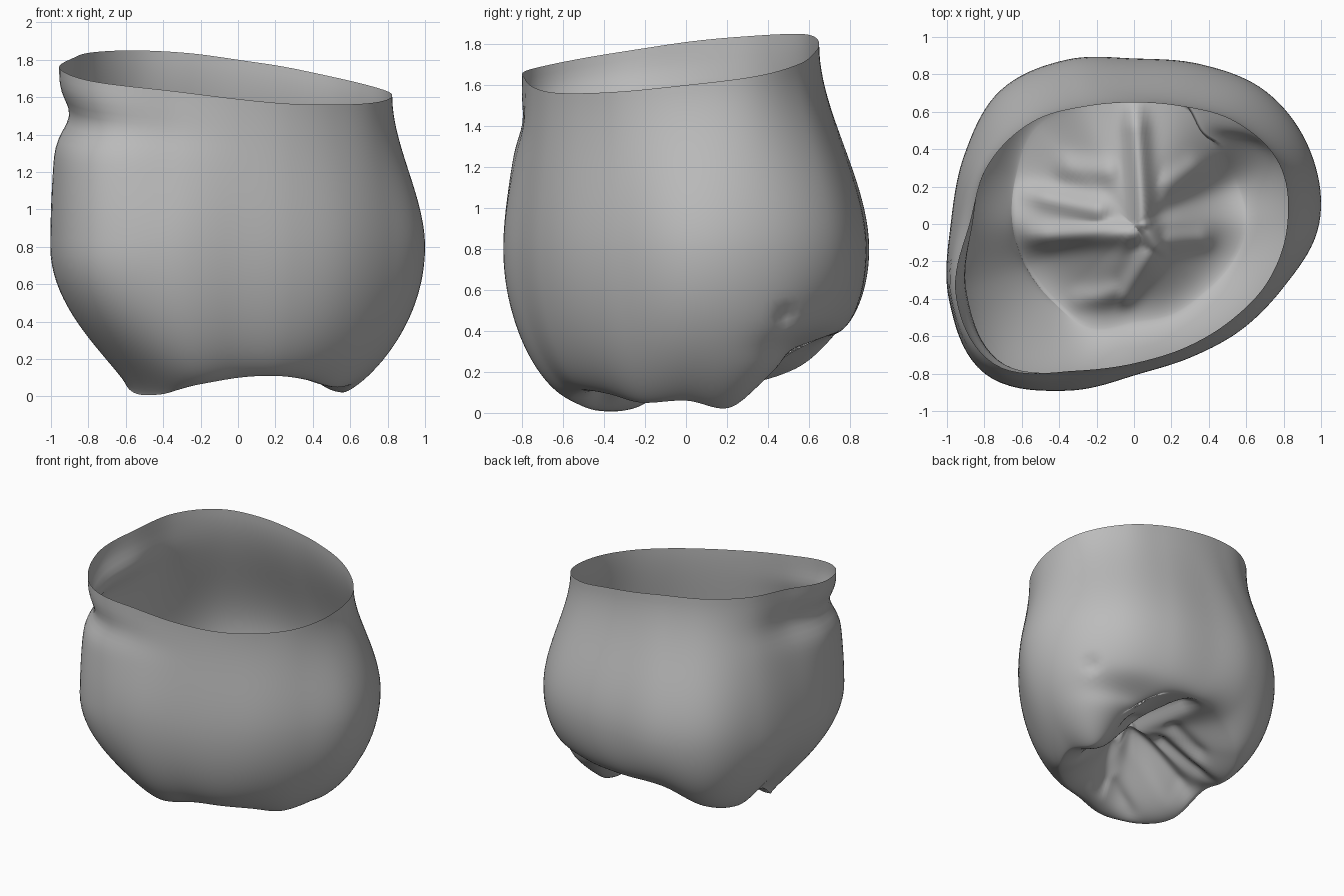
import bpy, bmesh, math
from mathutils import Vector

cube = bpy.data.objects.get("Cube")
if cube:
    bpy.data.objects.remove(cube)

COLS, WALL, FLANK, BASIN = 144, 22, 24, 26
BELLY_Z, FLOOR_Z = 0.8, 0.42

# Outlines as values at 16 even angles, counter-clockwise from +x
RIM_R = [.82, .84, .77, .68, .65, .68, .77, .84, .88, 1.03, 1.06, .85, .745, .715, .73, .78]
RIM_Z = [1.6, 1.64, 1.7, 1.76, 1.8, 1.835, 1.85, 1.84, 1.81, 1.75, 1.68, 1.63, 1.59, 1.565, 1.56, 1.57]
BELLY_R = [.99, 1.02, 1.0, .925, .885, .95, 1.01, .98, .98, 1.07, 1.13, .965, .81, .775, .805, .87]
CREST_R = [.6, .59, .62, .7, .7, .68, .73, .68, .65, .62, .6, .6, .52, .52, .52, .56]
CREST_Z = [.06, .03, .24, .36, .38, .35, .21, .14, .18, .03, .01, .06, .1, .11, .09, .05]
# how sharply the flank tapers to the crest
TAPER = [1.6, 1.5, 1.2, 1.1, 1.0, 1.0, 1.2, 1.6, 2.2, 2.5, 2.3, 1.4, 1.2, 1.2, 1.3, 1.5]

# Fissures in the biting surface: start, end, depth
FISSURES = [((0, .7), (.05, 0), .1), ((.05, 0), (.12, -.12), .08),
            ((.12, -.12), (-.05, -.38), .06), ((-.55, -.08), (0, -.05), .07),
            ((-.6, .17), (-.2, .08), .06), ((.1, -.1), (.36, -.08), .04),
            ((-.35, .3), (-.15, .28), .03), ((.2, .22), (.32, .3), .03),
            ((-.3, -.42), (-.05, -.36), .04)]


def around(values, angle):
    """Smooth closed interpolation of a table of values by angle."""
    n = len(values)
    f = angle / math.tau * n
    i, t = int(f), f - int(f)
    a, b, c, d = (values[(i + k) % n] for k in (-1, 0, 1, 2))
    return b + t / 2 * (c - a + t * (2 * a - 5 * b + 4 * c - d + t * (3 * (b - c) + d - a)))


def smooth(t):
    return t * t * (3 - 2 * t)


def bump(x, width):
    return math.exp(-(x / width) ** 2)


def fissure_depth(x, y):
    p, total = Vector((x, y)), 0
    for start, end, depth in FISSURES:
        a, b = Vector(start), Vector(end)
        t = max(0, min(1, (p - a).dot(b - a) / (b - a).length_squared))
        total = max(total, depth * bump((p - a.lerp(b, t)).length, .06))
    return total


def column(angle):
    """Points from the open rim down the wall, round the crest, to the centre."""
    rim_r, rim_z, belly, crest_r, crest_z, taper = (
        around(v, angle) for v in (RIM_R, RIM_Z, BELLY_R, CREST_R, CREST_Z, TAPER))
    points = []
    # neck and upper wall, pinched below the rim at one corner and fuller there
    corner = bump(angle - math.radians(205), .55)
    for k in range(WALL):
        h = k / WALL
        r = rim_r + (belly - rim_r) * smooth(h ** (1 - .25 * corner))
        r -= .075 * bump(h - .27, .12) * corner
        points.append((r, rim_z + (BELLY_Z - rim_z) * h))
    # flank curling under to the crest, with a crease and pit at the back
    for k in range(FLANK):
        phi = k / FLANK * math.pi / 2
        r = crest_r + (belly - crest_r) * math.cos(phi) ** taper
        z = BELLY_Z + (crest_z - BELLY_Z) * math.sin(phi)
        r -= .07 * bump(angle - math.radians(48), .3) * bump(z - .32, .07)
        r -= .04 * bump(angle - math.radians(31), .05) * bump(z - .47, .04)
        points.append((r, z))
    # biting surface
    for k in range(BASIN):
        w = k / BASIN
        r = crest_r * (1 - w)
        z = crest_z + (FLOOR_Z - crest_z) * smooth(w)
        z += fissure_depth(r * math.cos(angle), r * math.sin(angle)) * min(1, w * 4)
        points.append((r, z))
    return [Vector((r * math.cos(angle), r * math.sin(angle), z)) for r, z in points]


# Crown shell, a single open sheet
bm = bmesh.new()
columns = [[bm.verts.new(p) for p in column(math.tau * i / COLS)] for i in range(COLS)]
centre = bm.verts.new((0, 0, FLOOR_Z + fissure_depth(0, 0)))
for i, left in enumerate(columns):
    right = columns[(i + 1) % COLS]
    for k in range(len(left) - 1):
        bm.faces.new((left[k], left[k + 1], right[k + 1], right[k]))
    bm.faces.new((left[-1], centre, right[-1]))

mesh = bpy.data.meshes.new("crown_shell")
bm.to_mesh(mesh)
bm.free()
crown = bpy.data.objects.new("crown_shell", mesh)
bpy.context.collection.objects.link(crown)

grey = bpy.data.materials.new("plain grey")
grey.use_nodes = True
colour = (.5, .5, .5, 1)
grey.diffuse_color = colour
grey.node_tree.nodes["Principled BSDF"].inputs["Base Color"].default_value = colour
mesh.materials.append(grey)

bpy.context.view_layer.objects.active = crown
crown.select_set(True)
bpy.ops.object.shade_smooth()
